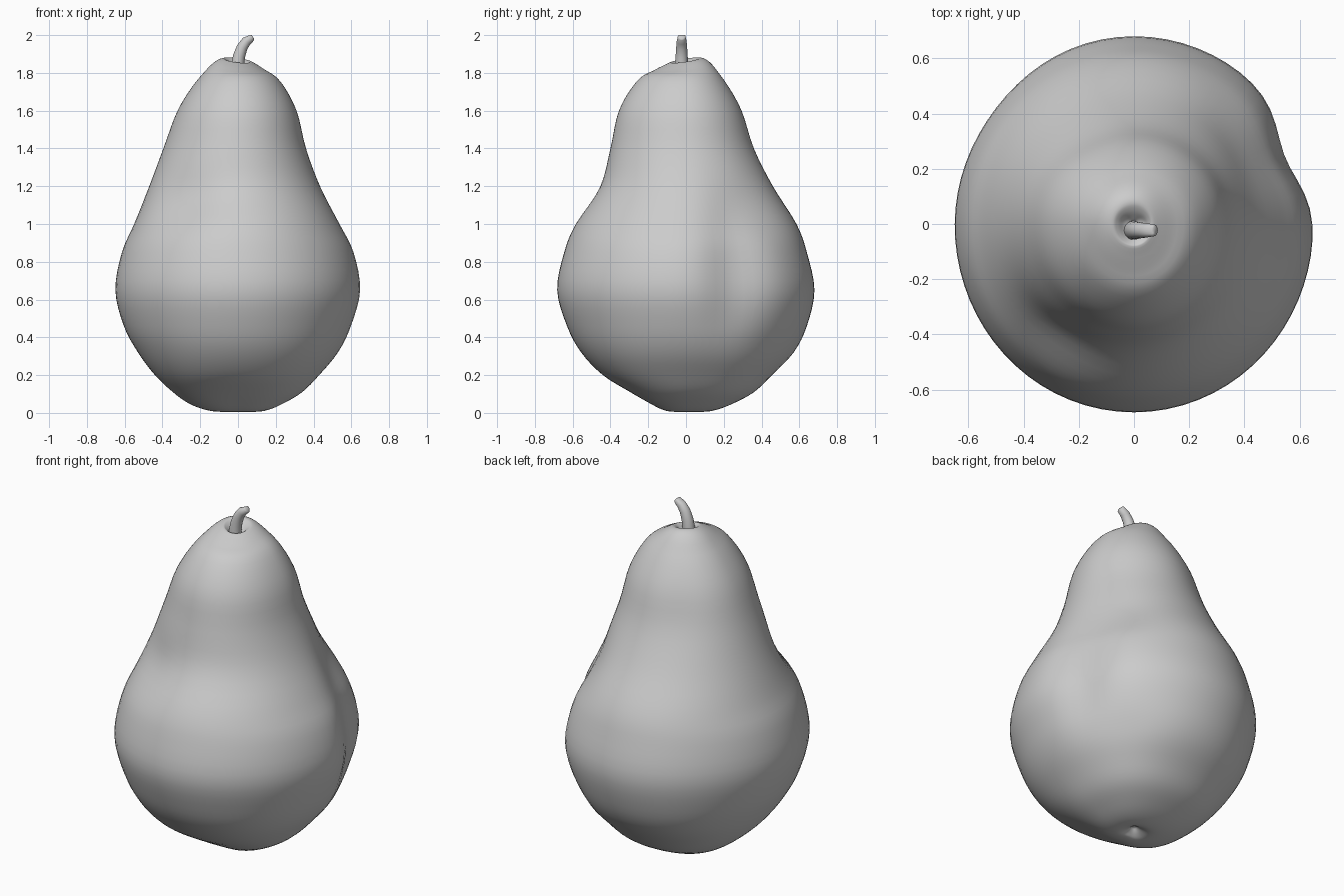
import bpy, bmesh, math
from mathutils import Vector

if "Cube" in bpy.data.objects:
    bpy.data.objects.remove(bpy.data.objects["Cube"])

SEG, SUB = 72, 4
# Body profile: z, left, right, front, back reach
ROWS = [
    (0.045, .012, .012, .012, .012),
    (0.022, .04, .04, .035, .045),
    (0.006, .09, .09, .06, .09),
    (0.016, .17, .16, .12, .16),
    (0.05, .26, .24, .19, .25),
    (0.11, .345, .34, .295, .36),
    (0.20, .44, .43, .44, .455),
    (0.32, .53, .53, .555, .57),
    (0.46, .605, .60, .63, .64),
    (0.65, .65, .65, .682, .68),
    (0.85, .615, .615, .645, .64),
    (1.00, .55, .54, .585, .585),
    (1.20, .47, .435, .455, .46),
    (1.40, .395, .36, .40, .36),
    (1.60, .32, .31, .355, .295),
    (1.75, .225, .228, .265, .21),
    (1.83, .145, .135, .165, .14),
    (1.865, .085, .075, .09, .085),
    (1.86, .06, .055, .07, .05),
    (1.84, .035, .035, .05, .02),
    (1.83, .01, .01, .01, .01),
]
# Dents in the skin: angle, height, depth, angular width, vertical width
DENTS = [
    (24, .72, .06, 15, .30), (40, 1.06, .03, 22, .15), (45, .34, .015, 18, .12),
    (238, 1.10, .033, 22, .13), (140, .65, .01, 25, .4), (120, 1.50, .008, 20, .2),
]


def spline(a, b, c, d, t):
    return tuple(.5 * (2*q + (r-p)*t + (2*p-5*q+4*r-s)*t*t + (3*q-p-3*r+s)*t**3)
                 for p, q, r, s in zip(a, b, c, d))


def make(name, bm):
    bmesh.ops.recalc_face_normals(bm, faces=bm.faces)
    for f in bm.faces:
        f.smooth = True
    me = bpy.data.meshes.new(name)
    bm.to_mesh(me)
    bm.free()
    ob = bpy.data.objects.new(name, me)
    bpy.context.collection.objects.link(ob)
    return ob


def loft(name, rings):
    bm = bmesh.new()
    loops = [[bm.verts.new(p) for p in ring] for ring in rings]
    for a, b in zip(loops, loops[1:]):
        for i in range(len(a)):
            j = (i + 1) % len(a)
            bm.faces.new((a[i], a[j], b[j], b[i]))
    bm.faces.new(loops[0])
    bm.faces.new(loops[-1])
    return make(name, bm)


def skin_point(row, i):
    z, xl, xr, yf, yb = row
    a = math.tau * i / SEG
    c, s = math.cos(a), math.sin(a)
    r = (xr if c > 0 else xl) * c*c + (yb if s > 0 else yf) * s*s
    r *= 1 + .05 * math.sin(2*a)**2 * math.exp(-(z/.3)**2)   # fuller base corners
    for ang, dz, depth, wa, wz in DENTS:
        da = (math.degrees(a) - ang + 180) % 360 - 180
        r -= depth * math.exp(-(da/wa)**2 - ((z-dz)/wz)**2)
    x, y = r * c, r * s
    w = min(max((z - 1.79) / .07, 0), 1)     # tilted rim around the stem
    return Vector((x, y, max(z + w * (.15*y - .12*x), 0)))


# Pear body
rows = []
for k in range(len(ROWS) - 1):
    a, d = ROWS[max(k-1, 0)], ROWS[min(k+2, len(ROWS)-1)]
    rows += [spline(a, ROWS[k], ROWS[k+1], d, t/SUB) for t in range(SUB)]
rows.append(ROWS[-1])
loft("pear_body", [[skin_point(r, i) for i in range(SEG)] for r in rows])

# Curved stem: x, z, radius, lean of the cross-section
STEM = [(-.003, 1.79, .036, 0), (-.002, 1.84, .034, .1), (.006, 1.89, .032, .25),
        (.022, 1.935, .029, .45), (.045, 1.968, .026, .75), (.074, 1.99, .021, 1.0),
        (.078, 1.992, .015, 1.0)]
rings = []
for x, z, r, lean in STEM:
    rings.append([Vector((x + r*math.cos(t)*math.cos(lean),
                          -.023 + r*math.sin(t),
                          min(z - r*math.cos(t)*math.sin(lean), 2)))
                  for t in (math.tau*i/20 for i in range(20))])
loft("stem", rings)
